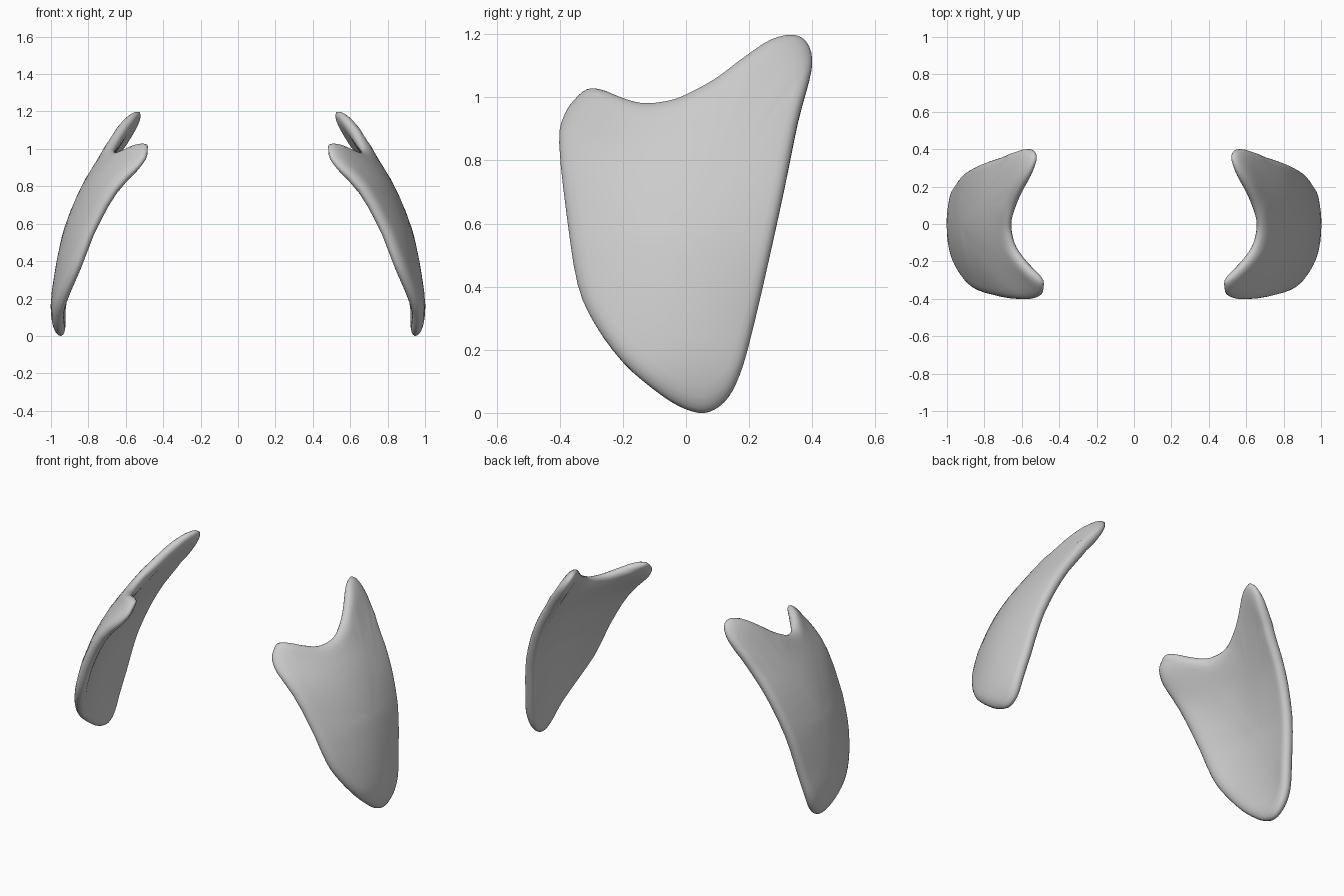
import bpy, bmesh, math
from mathutils import Vector

if "Cube" in bpy.data.objects:
    bpy.data.objects.remove(bpy.data.objects["Cube"])

# Side outline of the plate as (y, z), counter-clockwise from the lowest point
OUTLINE = [(0.04, 0.0), (0.09, 0.01), (0.135, 0.05), (0.17, 0.12), (0.2, 0.22),
           (0.255, 0.45), (0.31, 0.7), (0.355, 0.92), (0.39, 1.05), (0.4, 1.12),
           (0.382, 1.175), (0.34, 1.198), (0.27, 1.183), (0.19, 1.13), (0.09, 1.055),
           (0.0, 1.005), (-0.07, 0.984), (-0.14, 0.98), (-0.21, 1.0), (-0.27, 1.022),
           (-0.31, 1.022), (-0.35, 0.99), (-0.385, 0.935), (-0.4, 0.85), (-0.375, 0.62),
           (-0.34, 0.4), (-0.285, 0.275), (-0.2, 0.16), (-0.11, 0.08), (-0.03, 0.025)]

# Plate position by height: (z, ridge x, front curl, back curl, ridge y)
BEND = [(-0.1, 0.93, 0.5, 0.6, 0), (0.03, 0.953, 0.5, 0.6, 0), (0.15, 0.969, 0.7, 0.8, 0),
        (0.3, 0.953, 0.8, 0.7, 0), (0.45, 0.926, 0.8, 0.5, 0.015), (0.6, 0.885, 0.77, 0.45, 0.04),
        (0.8, 0.80, 0.72, 0.45, 0.08), (1.0, 0.683, 0.93, 0.55, 0.12),
        (1.1, 0.621, 1.0, 0.7, 0.13), (1.2, 0.56, 1.0, 0.8, 0.14), (1.3, 0.5, 1.0, 0.8, 0.15)]
HALF = 0.033
CENTRE = Vector((0.0, 0.56))


def spline(p0, p1, p2, p3, t):
    return 0.5 * (2 * p1 + (p2 - p0) * t + (2 * p0 - 5 * p1 + 4 * p2 - p3) * t * t
                  + (3 * p1 - p0 - 3 * p2 + p3) * t ** 3)


def bend_at(z, k):
    i = max(j for j in range(1, len(BEND) - 2) if BEND[j][0] <= z or j == 1)
    t = (z - BEND[i][0]) / (BEND[i + 1][0] - BEND[i][0])
    return spline(*[BEND[i + d][k] for d in (-1, 0, 1, 2)], t)


def mid_x(y, z):
    y -= bend_at(z, 4)
    return bend_at(z, 1) - bend_at(z, 2 if y < 0 else 3) * y * y


def surface(p, offset):
    y, z = p
    e = 0.01
    n = Vector((1, -(mid_x(y + e, z) - mid_x(y - e, z)) / (2 * e),
                -(mid_x(y, z + e) - mid_x(y, z - e)) / (2 * e))).normalized()
    return Vector((mid_x(y, z), y, z)) + n * offset


# Smooth rim from the outline
pts = [Vector(p) for p in OUTLINE]
N = len(pts)
rim = [spline(*[pts[(i + d) % N] for d in (-1, 0, 1, 2)], t / 3)
       for i in range(N) for t in range(3)]

# Concentric rings: outer face, rounded rim, inner face
half_rings = [0.15, 0.3, 0.45, 0.6, 0.73, 0.84, 0.9, 0.94, 0.97, 0.99]
rings = [(s, 1) for s in half_rings] + [(1.0, 0)] + [(s, -1) for s in reversed(half_rings)]
bm = bmesh.new()
loops = []
for s, side in rings:
    edge = max(0, (s - 0.87) / 0.13)
    h = side * HALF * math.sqrt(max(0, 1 - edge * edge))
    loops.append([bm.verts.new(surface(CENTRE + (p - CENTRE) * s, h)) for p in rim])
M = len(rim)
for a, b in zip(loops, loops[1:]):
    for i in range(M):
        bm.faces.new((a[i], b[i], b[(i + 1) % M], a[(i + 1) % M]))
for loop, side in ((loops[0], 1), (loops[-1], -1)):
    c = bm.verts.new(surface(CENTRE, side * HALF))
    for i in range(M):
        bm.faces.new((c, loop[i], loop[(i + 1) % M]))
bmesh.ops.recalc_face_normals(bm, faces=bm.faces)
for f in bm.faces:
    f.smooth = True

# Pair of curved side plates, mirrored across x
mesh = bpy.data.meshes.new("side_plates")
bm.to_mesh(mesh)
bm.free()
plates = bpy.data.objects.new("side_plates", mesh)
bpy.context.collection.objects.link(plates)
mirror = plates.modifiers.new("mirror", 'MIRROR')
mirror.use_axis = (True, False, False)
